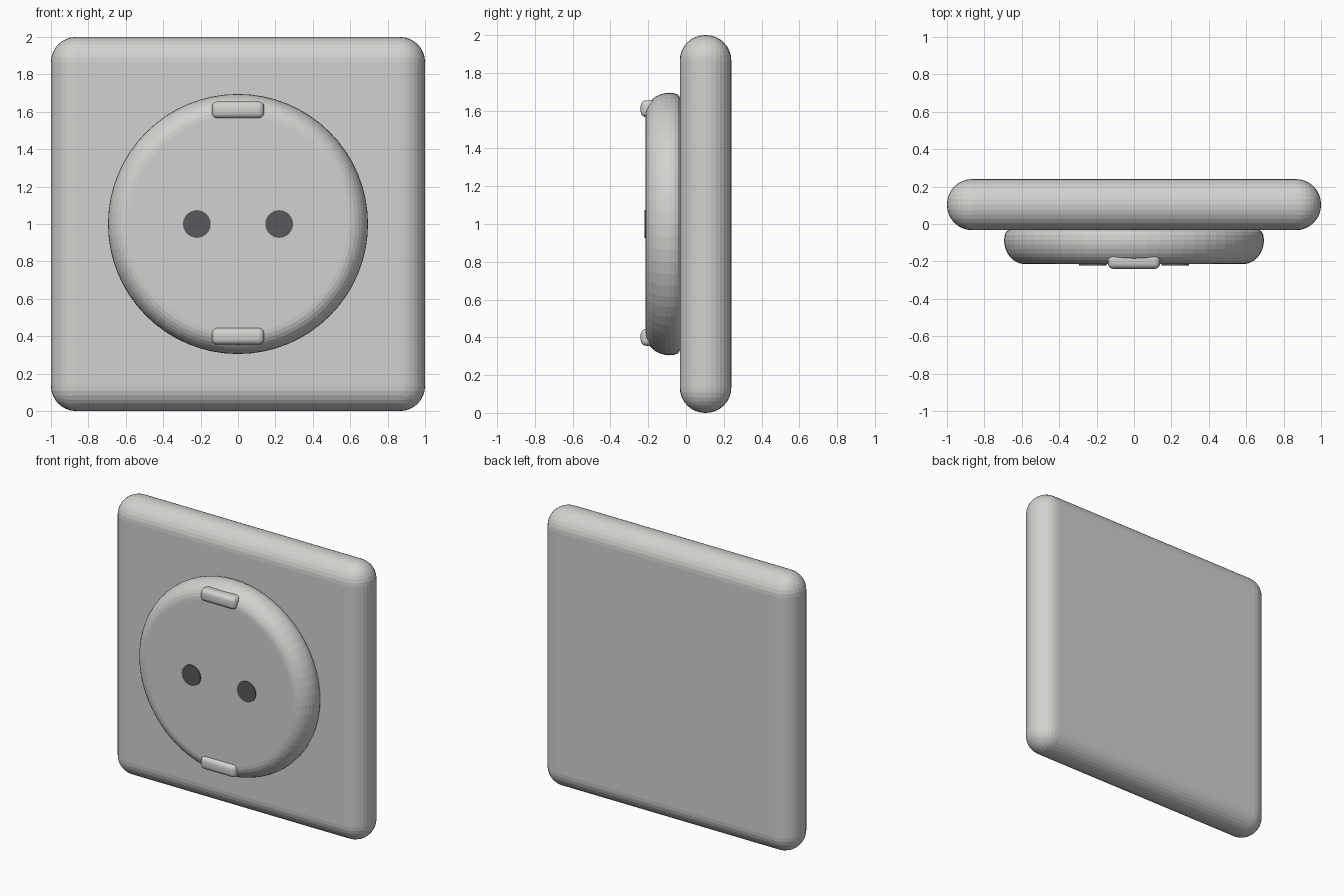
import bpy, bmesh, math

if "Cube" in bpy.data.objects:
    bpy.data.objects.remove(bpy.data.objects["Cube"])


def material(name, rgb):
    m = bpy.data.materials.new(name)
    m.diffuse_color = (*rgb, 1)
    m.use_nodes = True
    m.node_tree.nodes["Principled BSDF"].inputs["Base Color"].default_value = m.diffuse_color
    return m


LIGHT = material("light_grey", (0.64, 0.64, 0.62))
DARK = material("dark_grey", (0.10, 0.10, 0.11))


def finish(name, bm, mat):
    bmesh.ops.recalc_face_normals(bm, faces=bm.faces)
    me = bpy.data.meshes.new(name)
    bm.to_mesh(me)
    bm.free()
    me.materials.append(mat)
    ob = bpy.data.objects.new(name, me)
    bpy.context.collection.objects.link(ob)
    return ob


def rounded_box(name, lo, hi, radius, segments, mat):
    bm = bmesh.new()
    bmesh.ops.create_cube(bm, size=1)
    for v in bm.verts:
        v.co = [l + (c + 0.5) * (h - l) for l, h, c in zip(lo, hi, v.co)]
    bmesh.ops.bevel(bm, geom=bm.edges[:], offset=radius, segments=segments,
                    profile=0.5, affect='EDGES', clamp_overlap=True)
    return finish(name, bm, mat)


def turned(name, profile, cx, cz, sides, mat):
    """Solid turned around a y axis from (radius, y) points, capped at both ends."""
    bm = bmesh.new()
    rings = []
    for r, y in profile:
        rings.append([bm.verts.new((cx + r * math.cos(2 * math.pi * i / sides), y,
                                    cz + r * math.sin(2 * math.pi * i / sides)))
                      for i in range(sides)])
    for a, b in zip(rings, rings[1:]):
        for i in range(sides):
            j = (i + 1) % sides
            bm.faces.new((a[i], a[j], b[j], b[i]))
    bm.faces.new(rings[0])
    bm.faces.new(rings[-1])
    return finish(name, bm, mat)


def smooth(ob, degrees):
    bpy.ops.object.select_all(action='DESELECT')
    ob.select_set(True)
    bpy.context.view_layer.objects.active = ob
    bpy.ops.object.shade_smooth_by_angle(angle=math.radians(degrees))


# Wall plate with fully rounded rim
rounded_box("wall_plate", (-1, -0.033, 0), (1, 0.24, 2), 0.134, 8, LIGHT)

# Round socket body: small back rounding, wide front rounding
profile = [(0.668, -0.031), (0.684, -0.042), (0.692, -0.06)]
for k in range(9):
    a = math.pi / 2 * k / 8
    profile.append((0.585 + 0.11 * math.cos(a), -0.085 - 0.129 * math.sin(a)))
turned("socket_body", profile, 0, 1, 64, LIGHT)

# Pin holes as thin dark discs
for side, x in (("left", -0.22), ("right", 0.22)):
    turned("pin_hole_" + side, [(0.074, -0.2125), (0.074, -0.221)], x, 1, 32, DARK)

# Earth clips at top and bottom of the socket
for place, z in (("top", 1.61), ("bottom", 0.40)):
    clip = rounded_box("earth_clip_" + place, (-0.14, -0.24, z - 0.045),
                       (0.14, -0.15, z + 0.045), 0.03, 4, LIGHT)
    smooth(clip, 40)
